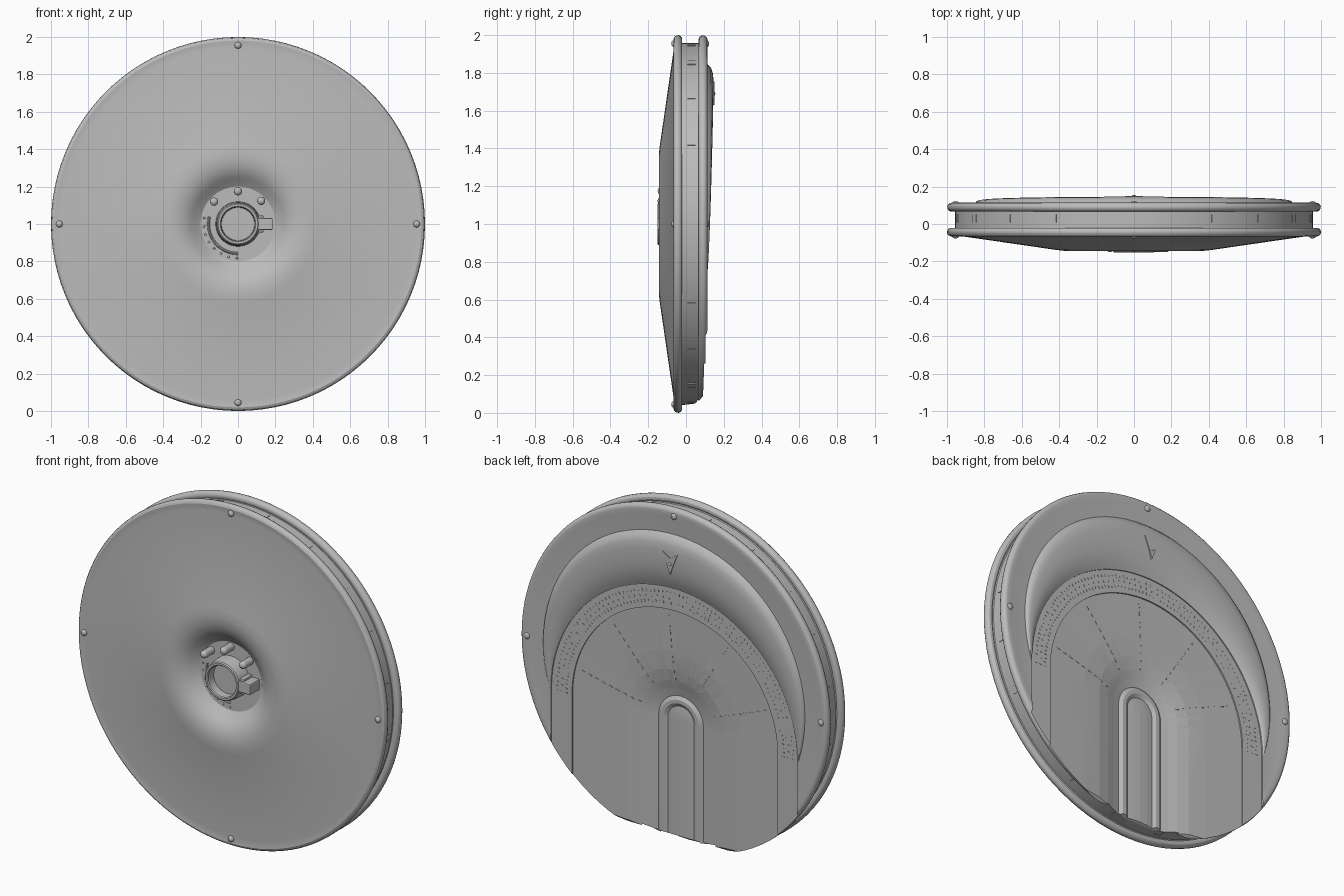
import bpy, bmesh, math
from mathutils import Matrix, Vector

if "Cube" in bpy.data.objects:
    bpy.data.objects.remove(bpy.data.objects["Cube"])

metal = bpy.data.materials.new("plain grey")
metal.use_nodes = True
GREY = (0.5, 0.5, 0.5, 1)
metal.diffuse_color = GREY
metal.node_tree.nodes["Principled BSDF"].inputs["Base Color"].default_value = GREY

ARCH_Z = 0.73      # centre height of the arch on the back
ARCH_R = 0.80      # outer radius of the arch band


def finish(bm, name, smooth=True):
    bmesh.ops.remove_doubles(bm, verts=bm.verts, dist=1e-5)
    bmesh.ops.recalc_face_normals(bm, faces=bm.faces)
    mesh = bpy.data.meshes.new(name)
    bm.to_mesh(mesh)
    bm.free()
    mesh.materials.append(metal)
    ob = bpy.data.objects.new(name, mesh)
    bpy.context.collection.objects.link(ob)
    bpy.ops.object.select_all(action='DESELECT')
    ob.select_set(True)
    bpy.context.view_layer.objects.active = ob
    if smooth:
        bpy.ops.object.shade_smooth_by_angle(angle=math.radians(30))
    return ob


def polar(r, a, y, cz=1.0):
    return Vector((r * math.cos(a), y, cz + r * math.sin(a)))


def grid(bm, rows):
    """Skin a list of equally long point rows, skipping collapsed corners."""
    vs = [[bm.verts.new(p) for p in row] for row in rows]
    for a, b in zip(vs, vs[1:]):
        for i in range(len(a) - 1):
            quad = []
            for v in (a[i], a[i + 1], b[i + 1], b[i]):
                if all((v.co - q.co).length > 1e-6 for q in quad):
                    quad.append(v)
            if len(quad) > 2:
                bm.faces.new(quad)
    return vs


def lathe(name, profile, steps=96):
    bm = bmesh.new()
    turn = [2 * math.pi * k / steps for k in range(steps + 1)]
    grid(bm, [[polar(r, a, y) for r, y in profile] for a in turn])
    return finish(bm, name)


def arc(cr, cy, rad, start, end, n=9):
    out = []
    for k in range(n):
        a = math.radians(start + (end - start) * k / (n - 1))
        out.append((cr + rad * math.cos(a), cy + rad * math.sin(a)))
    return out


def prism(name, pts, axis, lo, hi, smooth=False):
    """Extrude a flat outline along x (points y,z) or along y (points x,z)."""
    bm = bmesh.new()
    put = (lambda p, d: (d, *p)) if axis == 'X' else (lambda p, d: (p[0], d, p[1]))
    base = bm.faces.new([bm.verts.new(put(p, lo)) for p in pts])
    ext = bmesh.ops.extrude_face_region(bm, geom=[base])
    move = Vector((hi - lo, 0, 0)) if axis == 'X' else Vector((0, hi - lo, 0))
    bmesh.ops.translate(bm, vec=move, verts=[g for g in ext['geom'] if isinstance(g, bmesh.types.BMVert)])
    return finish(bm, name, smooth)


def blocks(name, items):
    """Many small boxes: each item is (position, size, turn about y)."""
    bm = bmesh.new()
    for pos, size, ang in items:
        m = Matrix.Translation(pos) @ Matrix.Rotation(-ang, 4, 'Y') @ Matrix.Diagonal((*size, 1))
        bmesh.ops.create_cube(bm, size=1, matrix=m)
    return finish(bm, name, False)


def domes(name, places, size):
    bm = bmesh.new()
    for p in places:
        bmesh.ops.create_uvsphere(bm, u_segments=16, v_segments=10, radius=1,
                                  matrix=Matrix.Translation(p) @ Matrix.Diagonal((*size, 1)))
    return finish(bm, name)


def carve(target, cutter):
    cutter.hide_render = True
    mod = target.modifiers.new("carve", 'BOOLEAN')
    mod.operation, mod.solver, mod.object = 'DIFFERENCE', 'EXACT', cutter
    bpy.ops.object.select_all(action='DESELECT')
    target.select_set(True)
    bpy.context.view_layer.objects.active = target
    bpy.ops.object.modifier_apply(modifier=mod.name)
    bpy.data.objects.remove(cutter)


# Drum: dished cone front, two rolled rims, groove between them, flat back
drum = lathe("drum", [(0, -.065), (.2, -.065), (.225, -.082), (.25, -.104), (.28, -.124),
                      (.32, -.138), (.37, -.144), (.42, -.138), (.945, -.062)]
             + arc(.977, -.043, .023, -110, 130)
             + [(.957, -.022), (.957, .068)]
             + arc(.975, .09, .024, -130, 90) + [(.95, .11), (0, .11)])

# Arch recess: half-turned bowl that continues straight down to the edge
bowl = [(0, .052), (.05, .05), (.085, .046), (.105, .058), (.125, .058), (.145, .046),
        (.19, .056), (.24, .07), (.31, .083), (.42, .09), (.668, .096), (.668, .104),
        (ARCH_R, .104), (ARCH_R, .3), (0, .3)]
bm = bmesh.new()
rows = [[polar(r, math.pi * k / 64, y, ARCH_Z) for r, y in bowl] for k in range(65)]
rows = [[Vector((r, y, -.1)) for r, y in bowl]] + rows + [[Vector((-r, y, -.1)) for r, y in bowl]]
skin = grid(bm, rows)
bm.faces.new(skin[0][:-1] + [skin[0][-1]] + skin[-1][-2:0:-1])
carve(drum, finish(bm, "arch_cutter", False))

# Trimmed bottom of the back half
carve(drum, prism("bottom_cutter", [(-.015, -.2), (-.015, .042), (.04, .048), (.07, .065),
                                    (.1, .1), (.3, .1), (.3, -.2)], 'X', -1.2, 1.2))
bpy.ops.object.shade_smooth_by_angle(angle=math.radians(30))

# Raised crescent above the arch
DROP = 1 - ARCH_Z
shape = [(0, 0), (.07, .25), (.16, .52), (.28, .78), (.42, .95), (.56, 1), (.72, 1),
         (.84, .9), (.93, .62), (1, 0)]
bm = bmesh.new()
rows = []
for k in range(73):
    a = math.pi * k / 72
    outer = DROP * math.sin(a) + math.sqrt(.85 ** 2 - (DROP * math.cos(a)) ** 2)
    wide = outer - ARCH_R
    high = .037 * min(1, wide / .32) ** .6
    rows.append([polar(ARCH_R + s * wide, a, .109 + h * high, ARCH_Z) for s, h in shape])
grid(bm, rows)
crescent = finish(bm, "crescent")
if sum(p.normal.y for p in crescent.data.polygons) < 0:
    crescent.data.flip_normals()

# Arrow badge on the crescent
prism("arrow_badge", [(-.048, 1.755), (0, 1.725), (.048, 1.755), (0, 1.63)], 'Y', .135, .151)
domes("badge_stud", [(0, .151, 1.69)], (.01, .004, .01))

# Fine tick rows on the arch band and dashed spokes in the bowl
ticks = []
for r, count in ((.705, 90), (.735, 60), (.765, 90)):
    for k in range(count + 1):
        a = math.pi * k / count
        ticks.append((polar(r, a, .104, ARCH_Z), (.014, .003, .005), a))
blocks("arch_ticks", ticks)
dashes = []
for k in range(5):
    a = math.radians(14 + 36 * k)
    for j in range(9):
        r = .26 + .045 * j
        y = next(y0 + (y1 - y0) * (r - r0) / (r1 - r0)
                 for (r0, y0), (r1, y1) in zip(bowl, bowl[1:]) if r0 <= r < r1)
        dashes.append((polar(r, a, y, ARCH_Z), (.024, .004, .006), a))
blocks("spoke_dashes", dashes)

# Rim rivets
quarter = [k * math.pi / 2 for k in range(4)]
domes("front_rivets", [polar(.955, a, -.064) for a in quarter], (.018, .014, .018))
domes("back_rivets", [polar(.955, a, .112) for a in quarter[:3]], (.018, .01, .018))

# Small plates around the groove
blocks("groove_plates", [(polar(.957, math.radians(9 + 18 * k), .03), (.006, .042, .042),
                          math.radians(9 + 18 * k)) for k in range(20)])

# Central knob with pointer tab
lathe("knob", [(0, -.1), (.088, -.1), (.09, -.146), (.095, -.152), (.106, -.152),
               (.112, -.146), (.118, -.1), (.12, -.06), (0, -.06)], 64)
tab = blocks("knob_tab", [((.145, -.105, 1), (.08, .09, .064), 0),
                          ((.122, -.1, 1), (.03, .08, .09), 0)])
bevel = tab.modifiers.new("soft_edges", 'BEVEL')
bevel.width, bevel.segments = .006, 2

# Pegs above the knob
pegs = [polar(.175, math.radians(d), -.06) for d in (45, 90, 137)]
bm = bmesh.new()
for p in pegs:
    bmesh.ops.create_cone(bm, cap_ends=True, segments=20, radius1=.022, radius2=.022, depth=.07,
                          matrix=Matrix.Translation(p + Vector((0, -.035, 0))) @ Matrix.Rotation(math.pi / 2, 4, 'X'))
finish(bm, "pegs")
domes("peg_caps", [p + Vector((0, -.07, 0)) for p in pegs], (.022, .02, .022))

# Curved scale beside the knob
bm = bmesh.new()
ring = arc(.158, -.065, .007, 0, 360, 9)
grid(bm, [[polar(r, math.radians(165 + 105 * k / 24), y) for r, y in ring] for k in range(25)])
finish(bm, "scale_bar")
domes("scale_dots", [polar(.183, math.radians(170 + 14 * k), -.066) for k in range(8)], (.006, .005, .006))
